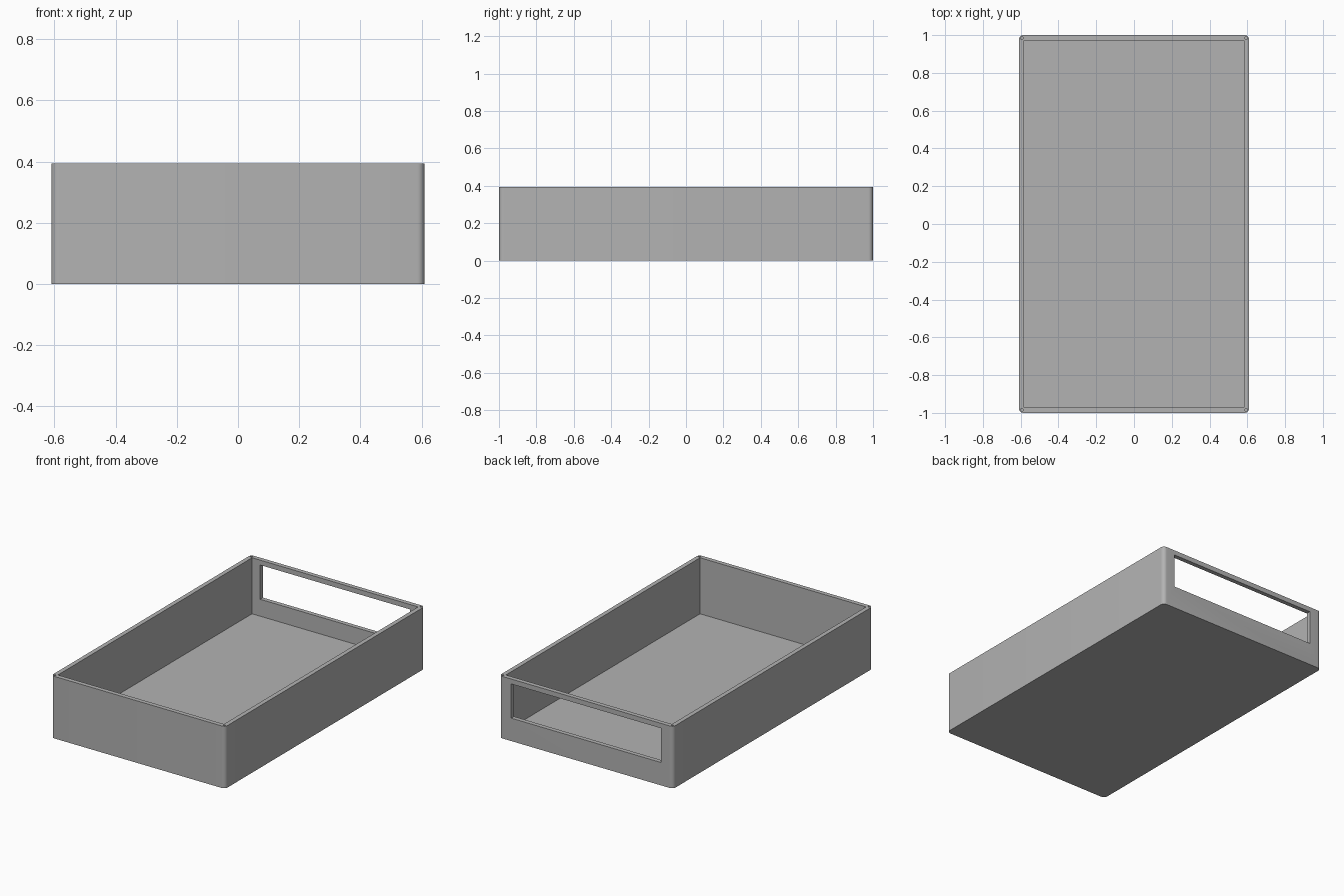
import bpy, bmesh, math

if "Cube" in bpy.data.objects:
    bpy.data.objects.remove(bpy.data.objects["Cube"])

W, L, H = 1.22, 2.0, 0.393      # outer size
WALL, FLOOR = 0.028, 0.038      # thicknesses
RADIUS = 0.025                  # outer corner rounding

grey = bpy.data.materials.new("mid grey")
grey.diffuse_color = (0.45, 0.45, 0.45, 1)
grey.use_nodes = True
grey.node_tree.nodes["Principled BSDF"].inputs["Base Color"].default_value = grey.diffuse_color


def prism(name, outline, z0, z1):
    """Closed upright prism from an xy outline."""
    bm = bmesh.new()
    base = bm.faces.new([bm.verts.new((x, y, z0)) for x, y in outline])
    top = bmesh.ops.extrude_face_region(bm, geom=[base])["geom"]
    bmesh.ops.translate(bm, vec=(0, 0, z1 - z0),
                        verts=[v for v in top if isinstance(v, bmesh.types.BMVert)])
    bmesh.ops.recalc_face_normals(bm, faces=bm.faces)
    mesh = bpy.data.meshes.new(name)
    bm.to_mesh(mesh)
    bm.free()
    ob = bpy.data.objects.new(name, mesh)
    bpy.context.collection.objects.link(ob)
    mesh.materials.append(grey)
    return ob


def rect(x0, x1, y0, y1):
    return [(x0, y0), (x1, y0), (x1, y1), (x0, y1)]


def arc(cx, cy, r, start, sweep, n):
    return [(cx + r * math.cos(math.radians(start + sweep * i / n)),
             cy + r * math.sin(math.radians(start + sweep * i / n))) for i in range(n + 1)]


# Tray body with rounded upright corners
outline = []
for sx, sy, a in ((1, 1, 0), (-1, 1, 90), (-1, -1, 180), (1, -1, 270)):
    outline += arc(sx * (W / 2 - RADIUS), sy * (L / 2 - RADIUS), RADIUS, a, 90, 8)
tray = prism("tray", outline, 0, H)

# Interior cavity and the wide window in the back wall
cutters = [
    prism("cavity_cutter", rect(-W / 2 + WALL, W / 2 - WALL, -L / 2 + WALL, L / 2 - WALL), FLOOR, H + 0.1),
    prism("window_cutter", rect(-0.525, 0.525, L / 2 - 0.1, L / 2 + 0.1), 0.145, 0.362),
]
# Small screw holes in the rim corners
for sx in (-1, 1):
    for sy in (-1, 1):
        hole = arc(sx * (W / 2 - 0.016), sy * (L / 2 - 0.016), 0.007, 0, 360, 16)[:-1]
        cutters.append(prism("screw_hole_cutter", hole, H - 0.1, H + 0.1))

bpy.context.view_layer.objects.active = tray
for cutter in cutters:
    cutter.hide_render = True
    mod = tray.modifiers.new("cut", 'BOOLEAN')
    mod.operation = 'DIFFERENCE'
    mod.solver = 'EXACT'
    mod.object = cutter
    bpy.ops.object.modifier_apply(modifier=mod.name)
    bpy.data.objects.remove(cutter, do_unlink=True)

# Smooth corners, crisp edges
bpy.ops.object.select_all(action='DESELECT')
tray.select_set(True)
bpy.ops.object.shade_smooth_by_angle(angle=math.radians(30))
